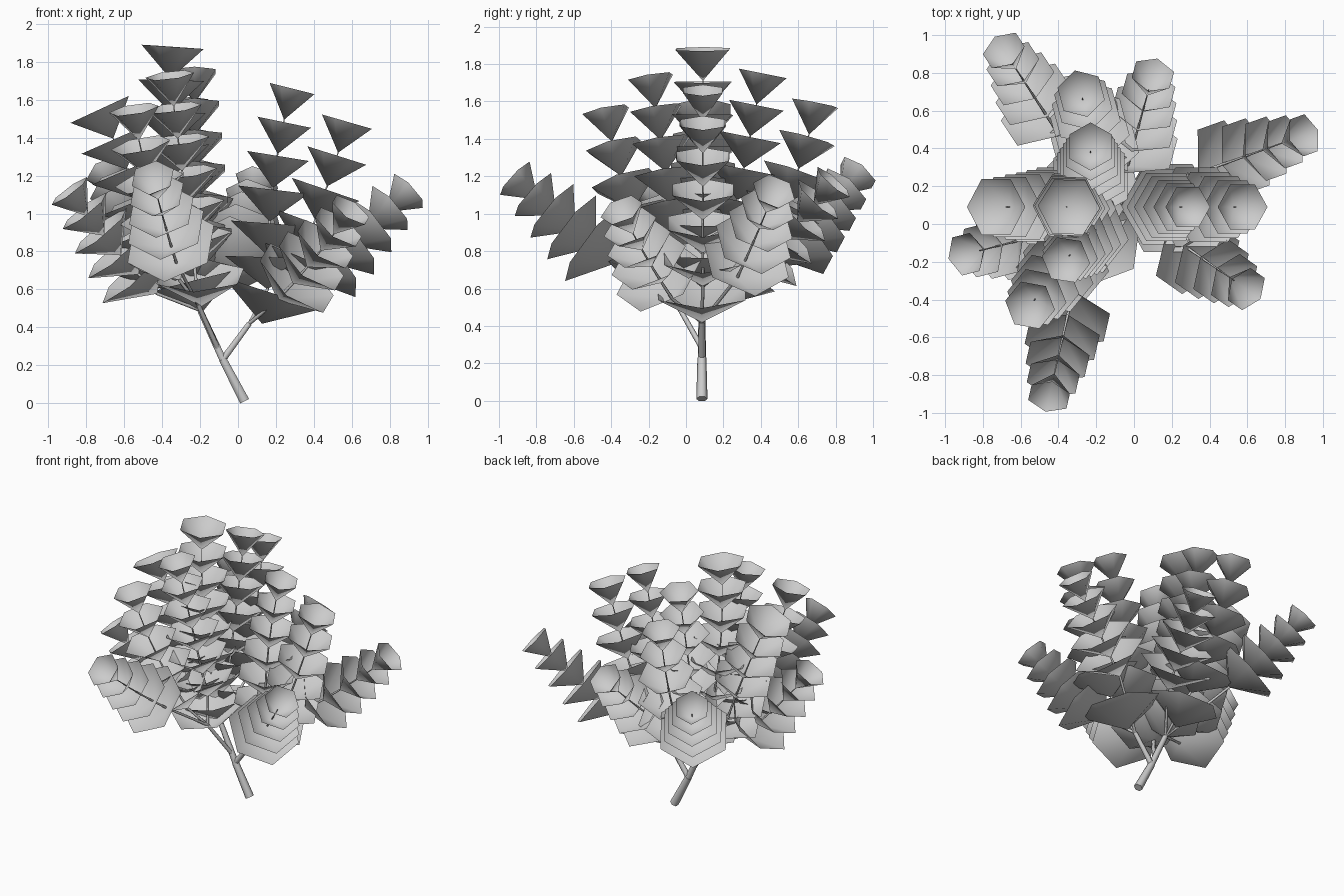
import bpy, bmesh, math
from mathutils import Vector

cube = bpy.data.objects.get("Cube")
if cube:
    bpy.data.objects.remove(cube, do_unlink=True)

grey = bpy.data.materials.new("soft_grey")
grey.use_nodes = True
COLOUR = (0.6, 0.6, 0.6, 1)
grey.diffuse_color = COLOUR
grey.node_tree.nodes["Principled BSDF"].inputs["Base Color"].default_value = COLOUR

UP = Vector((0, 0, 1))
SIDES = 6
DEPTH = 0.17


def add_cone(bm, centre, axis, radius):
    """Six-sided hollow leaf cone: open end along the axis, point at the stem."""
    axis = axis.normalized()
    u = axis.cross(UP).cross(axis)
    u = u.normalized() if u.length > 0.01 else Vector((1, 0, 0))
    v = axis.cross(u)
    tip = bm.verts.new(centre - axis * DEPTH)
    rim = []
    for i in range(SIDES):
        a = math.tau * i / SIDES
        rim.append(bm.verts.new(centre + (u * math.cos(a) + v * math.sin(a)) * radius))
    for i in range(SIDES):
        bm.faces.new((tip, rim[(i + 1) % SIDES], rim[i]))


def leaf_object(name, cones):
    bm = bmesh.new()
    for centre, axis, radius in cones:
        add_cone(bm, centre, axis, radius)
    mesh = bpy.data.meshes.new(name)
    bm.to_mesh(mesh)
    bm.free()
    mesh.materials.append(grey)
    obj = bpy.data.objects.new(name, mesh)
    bpy.context.collection.objects.link(obj)
    bpy.ops.object.select_all(action='DESELECT')
    obj.select_set(True)
    bpy.context.view_layer.objects.active = obj
    bpy.ops.object.shade_smooth_by_angle(angle=math.radians(62))


def branch(name, points, start, end):
    """Tapered round branch through the points."""
    curve = bpy.data.curves.new(name, 'CURVE')
    curve.dimensions = '3D'
    curve.bevel_depth = 1.0
    curve.bevel_resolution = 1
    curve.use_fill_caps = True
    spline = curve.splines.new('POLY')
    spline.points.add(len(points) - 1)
    for i, p in enumerate(points):
        spline.points[i].co = (*p, 1)
        spline.points[i].radius = start + (end - start) * i / (len(points) - 1)
    curve.materials.append(grey)
    obj = bpy.data.objects.new(name, curve)
    bpy.context.collection.objects.link(obj)


def leaf_stack(name, joint, base, tip, count, big, small, bulge):
    """Cones strung along a bent stem, shrinking toward its tip."""
    base, tip = Vector(base), Vector(tip)
    out = tip - base
    out.z = 0
    mid = (base + tip) / 2 + out.normalized() * bulge
    cones, stem = [], [joint]
    for i in range(count):
        t = i / (count - 1)
        p = base * (1 - t) ** 2 + mid * 2 * t * (1 - t) + tip * t * t
        axis = (mid - base) * (1 - t) + (tip - mid) * t
        axis.normalize()
        cones.append((p, axis, big + (small - big) * t))
        stem.append(p - axis * DEPTH)
    stem.append(stem[-1].lerp(tip, 0.3))
    leaf_object(name + "_leaves", cones)
    branch(name + "_stem", stem, 0.01, 0.002)


# Trunk and main forks
foot = Vector((0.035, 0.085, 0.01))
fork = Vector((-0.08, 0.085, 0.23))
right_joint = Vector((-0.2, 0.085, 0.49))
left_joint = Vector((0.06, 0.085, 0.42))
front_joint = Vector((-0.21, -0.05, 0.52))
branch("trunk", [foot, fork], 0.03, 0.024)
branch("right_limb", [fork, right_joint], 0.022, 0.018)
branch("left_limb", [fork, left_joint], 0.02, 0.016)
branch("front_limb", [fork.lerp(right_joint, 0.2), front_joint], 0.015, 0.013)

# Large leaves at the forks
leaf_object("joint_leaves", [
    (Vector((0.18, 0.085, 0.58)), Vector((0.33, 0, 1)), 0.27),
    (Vector((-0.2, -0.09, 0.67)), Vector((-0.05, -0.35, 1)), 0.25),
    (Vector((-0.22, 0.25, 0.67)), Vector((-0.1, 0.35, 1)), 0.25),
])

# Upright stacks
leaf_stack("centre", right_joint, (-0.23, 0.085, 0.645), (-0.345, 0.09, 1.88), 8, 0.23, 0.165, 0.1)
leaf_stack("right", right_joint, (-0.4, 0.09, 0.75), (-0.73, 0.09, 1.55), 6, 0.24, 0.17, -0.02)
leaf_stack("back_inner", right_joint, (-0.23, 0.24, 0.9), (-0.23, 0.41, 1.75), 6, 0.225, 0.13, 0.0)
leaf_stack("back_outer", right_joint, (-0.21, 0.43, 0.85), (-0.28, 0.69, 1.59), 5, 0.25, 0.13, 0.06)
leaf_stack("front_inner", front_joint, (-0.25, -0.05, 0.88), (-0.36, -0.19, 1.73), 6, 0.225, 0.13, 0.0)
leaf_stack("front_outer", front_joint, (-0.36, -0.2, 0.8), (-0.55, -0.43, 1.55), 5, 0.24, 0.135, 0.05)
leaf_stack("left_inner", left_joint, (0.16, 0.09, 0.77), (0.285, 0.09, 1.66), 6, 0.23, 0.122, -0.05)
leaf_stack("left_outer", left_joint, (0.33, 0.09, 0.77), (0.575, 0.09, 1.485), 5, 0.24, 0.137, 0.02)

# Low spreading stacks
for name, joint, base, tip in (
    ("low_right", right_joint, (-0.54, -0.07, 0.7), (-0.89, -0.16, 1.12)),
    ("low_front", front_joint, (-0.355, -0.5, 0.84), (-0.45, -0.915, 1.19)),
    ("low_back_right", right_joint, (-0.48, 0.6, 0.87), (-0.69, 0.92, 1.22)),
    ("low_back", right_joint, (0.0, 0.43, 0.8), (0.1, 0.79, 1.17)),
    ("low_back_left", left_joint, (0.48, 0.32, 0.76), (0.9, 0.47, 1.12)),
    ("low_front_left", left_joint, (0.31, -0.145, 0.66), (0.595, -0.345, 1.02)),
):
    leaf_stack(name, joint, base, tip, 5, 0.25, 0.12, 0.02)
